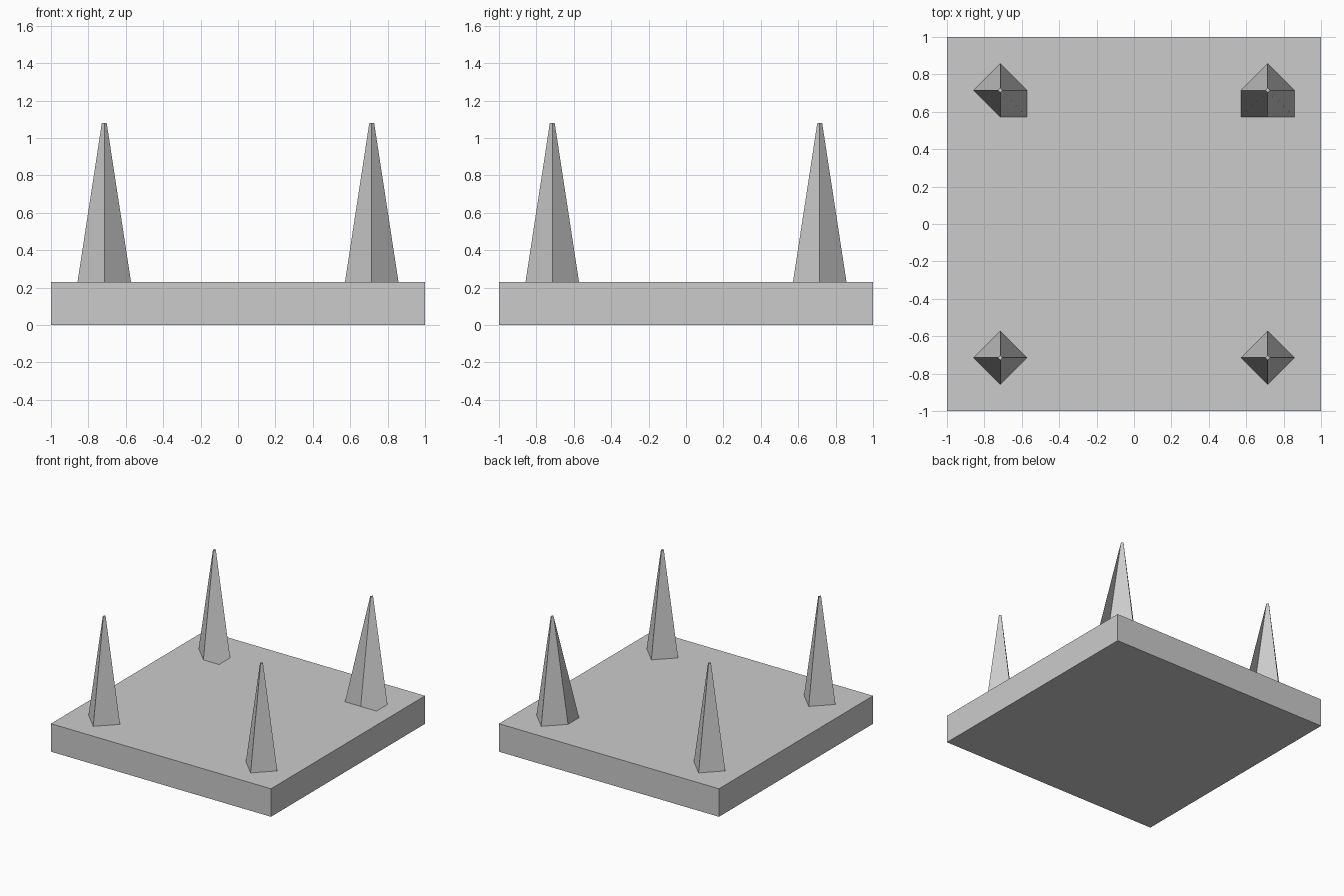
import bpy, bmesh

cube = bpy.data.objects.get("Cube")
if cube:
    bpy.data.objects.remove(cube, do_unlink=True)

# Plain grey used by every part
grey = bpy.data.materials.new("plain_grey")
grey.use_nodes = True
grey.diffuse_color = (0.6, 0.6, 0.6, 1)
grey.node_tree.nodes["Principled BSDF"].inputs["Base Color"].default_value = (0.6, 0.6, 0.6, 1)

SLAB_TOP, TIP, SPOT = 0.23, 1.08, 0.715
BASE_R, TIP_R = 0.143, 0.013
# Diamond directions, counter-clockwise from the right
DIAMOND = [(1, 0), (0, 1), (-1, 0), (0, -1)]


def add_object(name, bm):
    bmesh.ops.recalc_face_normals(bm, faces=bm.faces)
    mesh = bpy.data.meshes.new(name)
    bm.to_mesh(mesh)
    bm.free()
    mesh.materials.append(grey)
    obj = bpy.data.objects.new(name, mesh)
    bpy.context.collection.objects.link(obj)
    return obj


def spike(name, x, y, squared=()):
    """Tapered diamond spike; the listed sides get a squared-out base corner."""
    bm = bmesh.new()
    base = [bm.verts.new((x + a * BASE_R, y + b * BASE_R, SLAB_TOP)) for a, b in DIAMOND]
    tip = [bm.verts.new((x + a * TIP_R, y + b * TIP_R, TIP)) for a, b in DIAMOND]
    outline = []
    for i in range(4):
        j = (i + 1) % 4
        side = [base[i]]
        if i in squared:
            a, b = DIAMOND[i][0] + DIAMOND[j][0], DIAMOND[i][1] + DIAMOND[j][1]
            side.append(bm.verts.new((x + a * BASE_R, y + b * BASE_R, SLAB_TOP)))
        outline += side
        bm.faces.new(side + [base[j], tip[j], tip[i]])
    bm.faces.new(tip)
    bm.faces.new(outline[::-1])
    return add_object(name, bm)


# Square slab
bm = bmesh.new()
bmesh.ops.create_cube(bm, size=1)
bmesh.ops.scale(bm, vec=(2, 2, SLAB_TOP), verts=bm.verts)
bmesh.ops.translate(bm, vec=(0, 0, SLAB_TOP / 2), verts=bm.verts)
add_object("slab", bm)

# Four corner spikes
spike("front_right_spike", -SPOT, -SPOT)
spike("front_left_spike", SPOT, -SPOT)
spike("back_right_spike", -SPOT, SPOT, squared=(3,))
spike("back_left_spike", SPOT, SPOT, squared=(2, 3))
